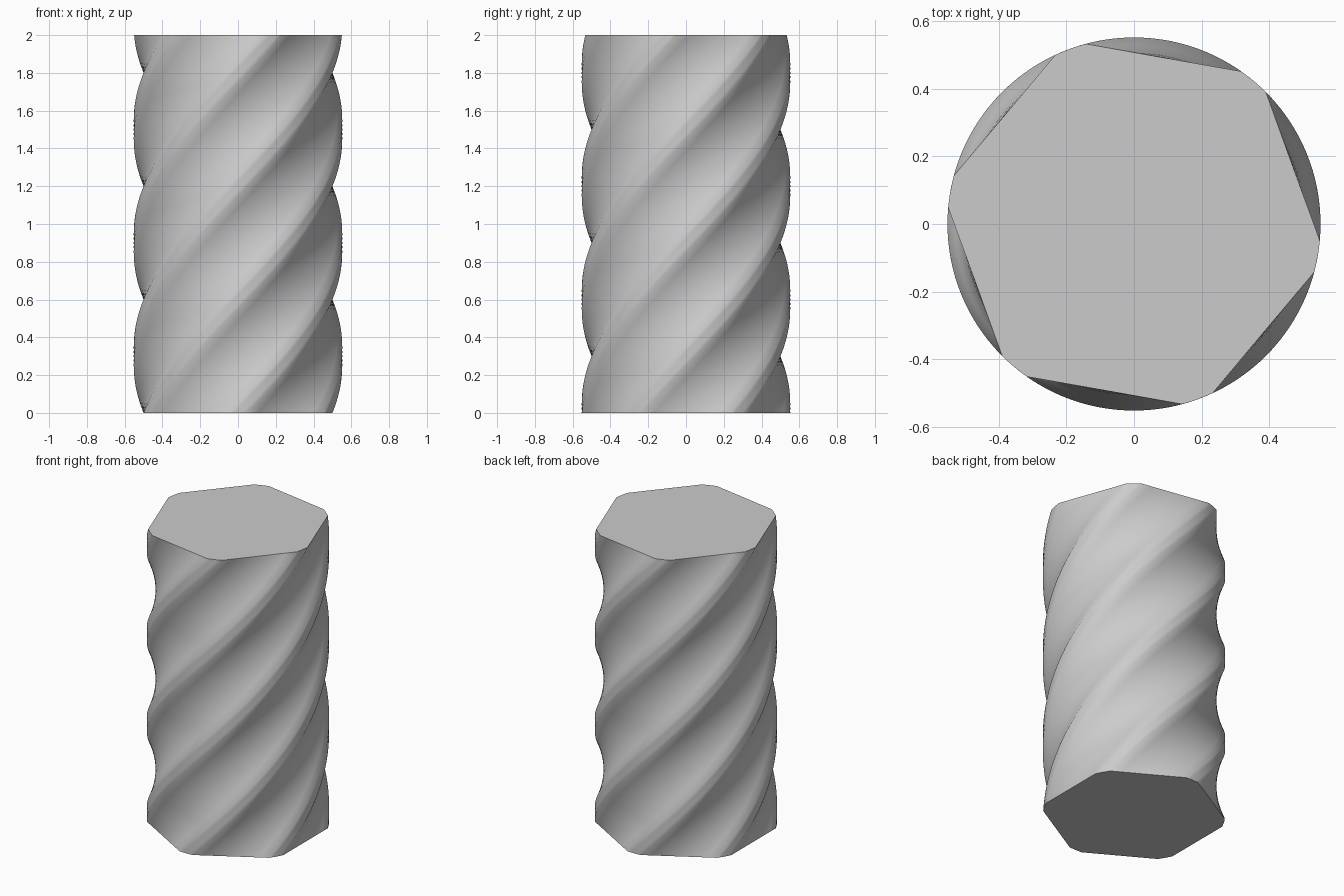
import bpy
import bmesh
from math import acos, cos, sin, pi, radians

if "Cube" in bpy.data.objects:
    bpy.data.objects.remove(bpy.data.objects["Cube"], do_unlink=True)

SIDES = 6
APOTHEM, CORNER_RADIUS = 0.5, 0.552
HEIGHT, TWIST, LAYERS = 2.0, radians(200), 100
FLAT_STEPS, ARC_STEPS = 8, 4


def make_material(name, color):
    mat = bpy.data.materials.new(name)
    mat.use_nodes = True
    mat.diffuse_color = color
    mat.node_tree.nodes["Principled BSDF"].inputs["Base Color"].default_value = color
    return mat


def column_profile():
    """Hexagon with its corners trimmed by a circle, as polar points."""
    half = acos(APOTHEM / CORNER_RADIUS)
    arc = 2 * (pi / SIDES - half)
    points = []
    for side in range(SIDES):
        middle = side * 2 * pi / SIDES
        for i in range(FLAT_STEPS):
            a = -half + 2 * half * i / FLAT_STEPS
            points.append((middle + a, APOTHEM / cos(a)))
        for i in range(ARC_STEPS):
            points.append((middle + half + arc * i / ARC_STEPS, CORNER_RADIUS))
    return points


# Twisted column: rings of the profile, turned steadily with height
profile = column_profile()
count = len(profile)
bm = bmesh.new()
rings = []
for layer in range(LAYERS + 1):
    t = layer / LAYERS
    rings.append([bm.verts.new((r * cos(a + t * TWIST), r * sin(a + t * TWIST), t * HEIGHT))
                  for a, r in profile])
for low, high in zip(rings, rings[1:]):
    for i in range(count):
        j = (i + 1) % count
        bm.faces.new((low[i], low[j], high[j], high[i]))

# Flat end caps
bm.faces.new(rings[-1])
bm.faces.new(rings[0][::-1])

mesh = bpy.data.meshes.new("twisted_column")
bm.to_mesh(mesh)
bm.free()
column = bpy.data.objects.new("twisted_column", mesh)
bpy.context.collection.objects.link(column)
mesh.materials.append(make_material("light grey", (0.6, 0.6, 0.6, 1)))

# Smooth sides with crisp cap edges
bpy.ops.object.select_all(action="DESELECT")
column.select_set(True)
bpy.context.view_layer.objects.active = column
bpy.ops.object.shade_smooth_by_angle(angle=radians(40))
